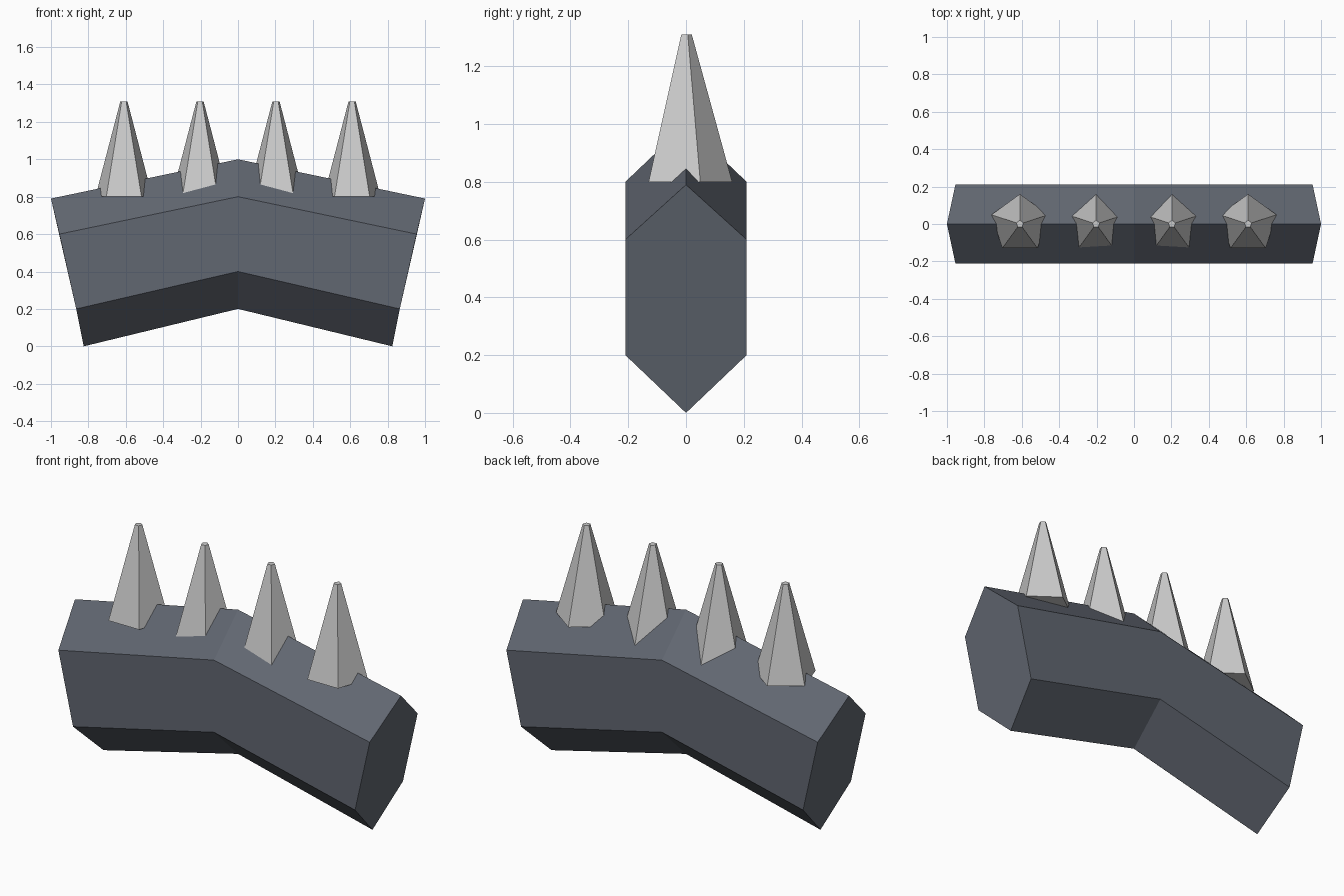
import bpy
import bmesh
import math

if "Cube" in bpy.data.objects:
    bpy.data.objects.remove(bpy.data.objects["Cube"])

# Bent six-sided bar: one cross-section at each end and one in the middle
W = 0.21
mid = [(0, 0.2), (0, 0.4), (0, 0.8), (0, 1.0)]
end = [(0.825, 0.0), (0.865, 0.2), (0.955, 0.6), (1.0, 0.79)]


def section(bm, profile, side):
    (b, lo, hi, t) = [(x * side, z) for x, z in profile]
    ring = [(b, 0), (lo, -W), (hi, -W), (t, 0), (hi, W), (lo, W)]
    return [bm.verts.new((x, y, z)) for (x, z), y in ring]


bm = bmesh.new()
rings = [section(bm, end, -1), section(bm, mid, 1), section(bm, end, 1)]
for a, b in zip(rings, rings[1:]):
    for i in range(6):
        j = (i + 1) % 6
        bm.faces.new((a[i], b[i], b[j], a[j]))
bm.faces.new(rings[0])
bm.faces.new(rings[-1])
bmesh.ops.recalc_face_normals(bm, faces=bm.faces)
mesh = bpy.data.meshes.new("bar")
bm.to_mesh(mesh)
bm.free()
bar = bpy.data.objects.new("bar", mesh)
bpy.context.collection.objects.link(bar)
mat = bpy.data.materials.new("dark_steel")
mat.diffuse_color = (0.12, 0.135, 0.165, 1)
mat.use_nodes = True
mat.node_tree.nodes["Principled BSDF"].inputs["Base Color"].default_value = mat.diffuse_color
mesh.materials.append(mat)

# Four five-sided spikes, one corner pointing to the back
for n, x in enumerate((-0.61, -0.203, 0.203, 0.61), 1):
    bpy.ops.mesh.primitive_cone_add(vertices=5, radius1=0.16, radius2=0.02,
                                    depth=0.51, location=(x, 0, 1.055))
    spike = bpy.context.object
    spike.name = f"spike_{n}"
    # Turn so that the first corner lies on +y
    v = max((p.co for p in spike.data.vertices), key=lambda c: c.y - c.z)
    spike.rotation_euler.z = math.pi / 2 - math.atan2(v.y, v.x)
